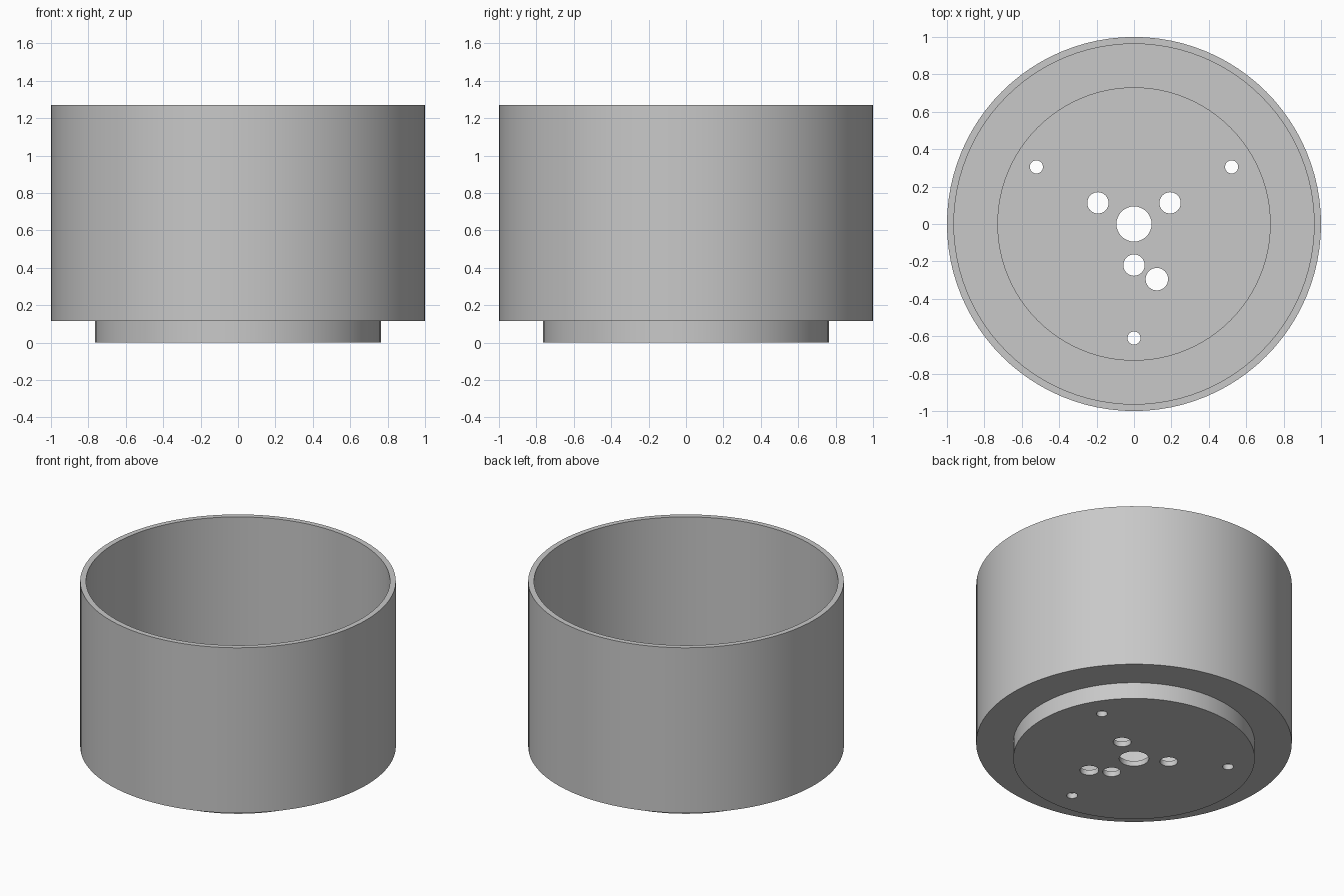
import bpy
import bmesh
from math import radians

cube = bpy.data.objects.get("Cube")
if cube:
    bpy.data.objects.remove(cube, do_unlink=True)

grey = bpy.data.materials.new("plain_grey")
grey.use_nodes = True
colour = (0.58, 0.58, 0.58, 1)
grey.diffuse_color = colour
grey.node_tree.nodes["Principled BSDF"].inputs["Base Color"].default_value = colour

RIM, FOOT, WALL = 1.0, 0.765, 0.037
HEIGHT, STEP = 1.27, 0.115


def lathe(name, profile, segments):
    """Closed solid turned around z; the profile starts and ends off the axis."""
    bm = bmesh.new()
    verts = [bm.verts.new((r, 0, z)) for r, z in profile]
    edges = [bm.edges.new(pair) for pair in zip(verts, verts[1:])]
    bmesh.ops.spin(bm, geom=verts + edges, axis=(0, 0, 1), cent=(0, 0, 0),
                   angle=radians(360), steps=segments)
    bmesh.ops.remove_doubles(bm, verts=bm.verts, dist=0.0001)
    # Cap the outer base and the inner floor
    bmesh.ops.holes_fill(bm, edges=[e for e in bm.edges if e.is_boundary])
    bmesh.ops.recalc_face_normals(bm, faces=bm.faces)
    mesh = bpy.data.meshes.new(name)
    bm.to_mesh(mesh)
    bm.free()
    obj = bpy.data.objects.new(name, mesh)
    bpy.context.collection.objects.link(obj)
    return obj


# Thin-walled cup with a stepped foot
cup = lathe("stepped_cup", [
    (FOOT, 0), (FOOT, STEP), (RIM, STEP), (RIM, HEIGHT),
    (RIM - WALL, HEIGHT), (RIM - WALL, STEP + WALL),
    (FOOT - WALL, STEP + WALL), (FOOT - WALL, WALL)], 96)
cup.data.materials.append(grey)

# Floor holes: x, y, radius
holes = [(0, 0, 0.094), (0, -0.22, 0.057), (0.122, -0.295, 0.06), (0, -0.61, 0.035)]
for side in (-1, 1):
    holes += [(side * 0.193, 0.113, 0.057), (side * 0.522, 0.305, 0.035)]

bm = bmesh.new()
for x, y, r in holes:
    new = bmesh.ops.create_cone(bm, cap_ends=True, segments=32,
                                radius1=r, radius2=r, depth=0.2)["verts"]
    bmesh.ops.translate(bm, verts=new, vec=(x, y, 0))
cutter_mesh = bpy.data.meshes.new("hole_cutter")
bm.to_mesh(cutter_mesh)
bm.free()
cutter_mesh.materials.append(grey)
cutter = bpy.data.objects.new("hole_cutter", cutter_mesh)
bpy.context.collection.objects.link(cutter)

# Drill the holes, then discard the cutter
bpy.ops.object.select_all(action="DESELECT")
cup.select_set(True)
bpy.context.view_layer.objects.active = cup
drill = cup.modifiers.new("floor_holes", "BOOLEAN")
drill.operation = "DIFFERENCE"
drill.solver = "EXACT"
drill.object = cutter
bpy.ops.object.modifier_apply(modifier=drill.name)
bpy.data.objects.remove(cutter, do_unlink=True)
bpy.ops.object.shade_smooth_by_angle(angle=radians(30))
